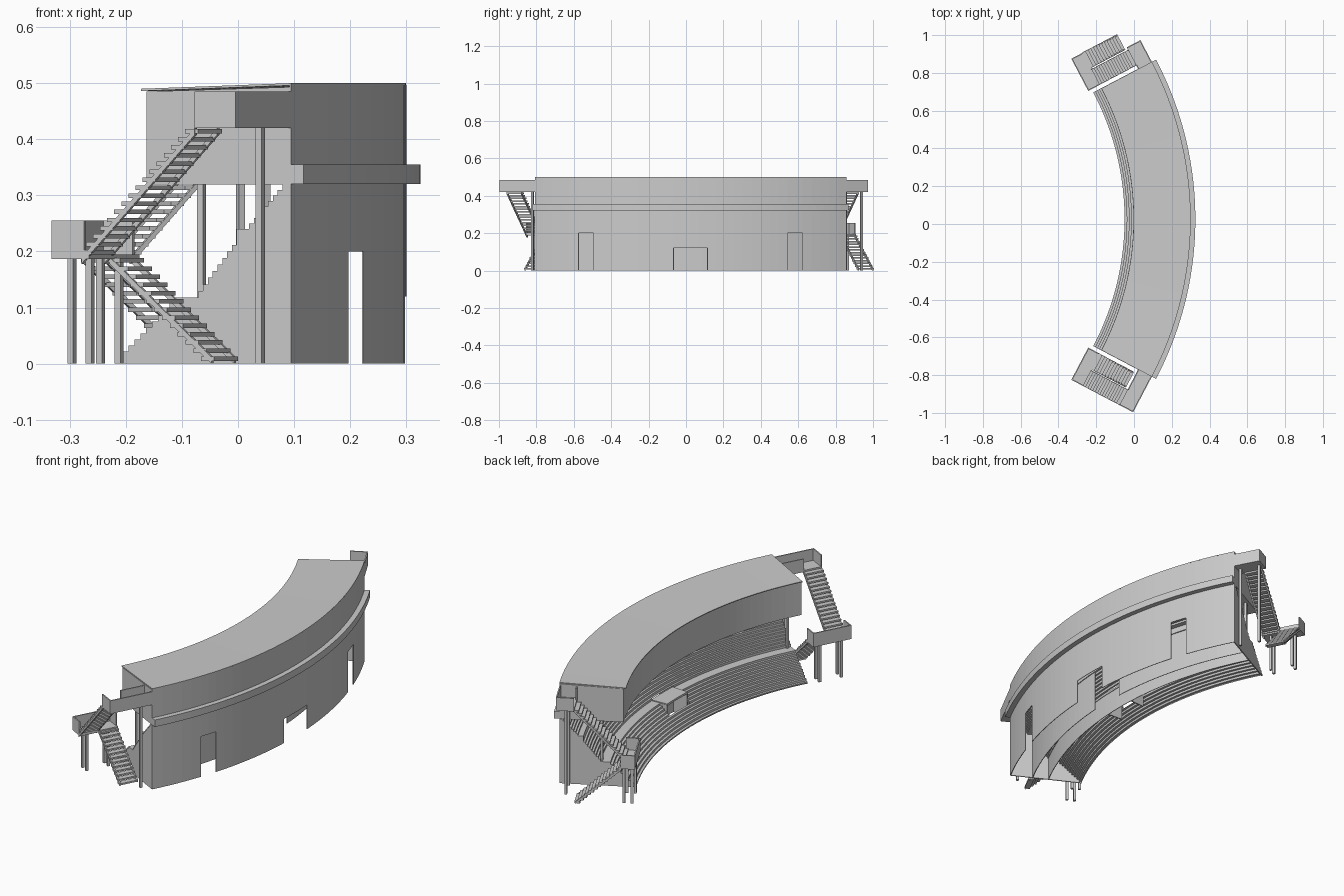
import bpy, bmesh
from math import sin, cos, radians
from mathutils import Vector

if "Cube" in bpy.data.objects:
    bpy.data.objects.remove(bpy.data.objects["Cube"])

CX, CY = -1.493, 0.025      # centre of the curved plan
RO, TH = 1.793, 27.7        # wall radius, half angle


def finish(name, bm):
    bmesh.ops.recalc_face_normals(bm, faces=bm.faces)
    me = bpy.data.meshes.new(name)
    bm.to_mesh(me)
    bm.free()
    ob = bpy.data.objects.new(name, me)
    bpy.context.collection.objects.link(ob)
    return ob


def loft(bm, rings):
    n = len(rings[0])
    vs = [[bm.verts.new(p) for p in ring] for ring in rings]
    for a, b in zip(vs, vs[1:]):
        for i in range(n):
            j = (i + 1) % n
            bm.faces.new((a[i], a[j], b[j], b[i]))
    bm.faces.new(vs[0])
    bm.faces.new(vs[-1][::-1])


def sweep(bm, prof, a0=-TH, a1=TH):
    """Sweep a closed (radius, z) profile along the plan arc."""
    n = max(1, round((a1 - a0) / 1.5))
    rings = []
    for k in range(n + 1):
        a = radians(a0 + (a1 - a0) * k / n)
        rings.append([(CX + r * cos(a), CY + r * sin(a), z) for r, z in prof])
    loft(bm, rings)


def rect(r0, r1, z0, z1):
    return [(r0, z0), (r1, z0), (r1, z1), (r0, z1)]


def prism(bm, s, prof, t0, t1):
    """Extrude an (r, z) profile along the tangent at end s; r is from the wall."""
    a = radians(TH)
    u, t = Vector((cos(a), s * sin(a), 0)), Vector((-sin(a), s * cos(a), 0))
    c = Vector((CX, CY, 0))
    loft(bm, [[c + u * (RO + r) + t * q + Vector((0, 0, z)) for r, z in prof]
              for q in (t0, t1)])


def bank(r0, z0, r1, z1, n):
    """Stepped line, riser first then tread."""
    pts = []
    for i in range(n):
        z = z0 + (z1 - z0) * (i + 1) / n
        pts += [(r0 + (r1 - r0) * i / n, z), (r0 + (r1 - r0) * (i + 1) / n, z)]
    return pts


def shell(pts):
    return pts + [(r + .003, z - .004) for r, z in reversed(pts)]


# Seating: three banks separated by walkways; the lower one opens at the centre
lower = [(1.443, .005)] + bank(1.443, 0, 1.573, .118, 11) + [(1.607, .118)]
middle = bank(1.607, .118, 1.684, .212, 8) + [(1.684, .24), (1.709, .24)]
upper = bank(1.709, .24, 1.786, .32, 8)
line = lower + middle + upper
V = 3.0
bm = bmesh.new()
sweep(bm, shell(line), -TH, -V)
sweep(bm, shell(line), V, TH)
sweep(bm, shell(lower[:13]), -V, V)
sweep(bm, shell(middle + upper), -V, V)
finish("seating_steps", bm)

# Central entrance: roof slab and side walls through the lower bank
bm = bmesh.new()
sweep(bm, rect(1.525, 1.61, .112, .122), -V, V)
for a in (-V, V):
    sweep(bm, rect(1.525, 1.607, 0, .118), a - .1, a + .1)
finish("central_entrance", bm)

# Hidden support walls under the banks
bm = bmesh.new()
sweep(bm, rect(1.604, 1.607, 0, .114))
sweep(bm, rect(1.682, 1.685, 0, .206), -TH, -V)
sweep(bm, rect(1.682, 1.685, 0, .206), V, TH)
finish("seating_support_walls", bm)

# End panels below the seating
bm = bmesh.new()
side = [(r - RO, z) for r, z in [(1.443, 0)] + line[1:]] + [(0, .32), (0, 0)]
for s in (-1, 1):
    prism(bm, s, side, -.004, .001)
finish("seating_end_panels", bm)

# Outer wall, with three doorways left open
bm = bmesh.new()
for a0, a1, z in ((-TH, -19.5, 0), (-19.5, -16.8, .2), (-16.8, -2.9, 0),
                  (-2.9, 2.9, .12), (2.9, 16.8, 0), (16.8, 19.5, .2), (19.5, TH, 0)):
    sweep(bm, rect(RO - .003, RO, z, .497), a0, a1)
finish("outer_wall", bm)

bm = bmesh.new()
sweep(bm, rect(RO - .002, 1.818, .32, .355))
finish("wall_band", bm)

# Upper gallery and sloped roof sheet
bm = bmesh.new()
sweep(bm, [(1.502, .319), (1.79, .319), (1.79, .493), (1.502, .485)])
finish("upper_gallery", bm)
bm = bmesh.new()
sweep(bm, [(1.491, .486), (RO, .496), (RO, .5), (1.491, .49)])
finish("roof", bm)

# Gallery support posts on the lower walkway
bm = bmesh.new()
for s in (-1, 1):
    prism(bm, s, rect(-.196, -.184, .115, .32), -.025, -.013)
finish("gallery_posts", bm)

# Stair towers: (end, walkway length, lower flight t, upper flight t, post positions t)
W = .006
for s, L, lo, up, posts, tag in (
        (-1, .213, (.022, .114), (.12, .212), (.036,), "front"),
        (1, .13, (.122, .214), (.022, .114), (.015, .112), "back")):
    # Top walkway with parapets
    bm = bmesh.new()
    prism(bm, s, rect(-.082, 0, .42, .428), 0, L)
    prism(bm, s, rect(-W, 0, .42, .485), 0, L)
    prism(bm, s, rect(-.082, 0, .42, .485), L - W, L)
    prism(bm, s, rect(-.082, -.082 + W, .42, .485), 0, up[0])
    finish(tag + "_walkway", bm)

    # Half landing with parapets on three sides
    bm = bmesh.new()
    prism(bm, s, rect(-.37, -.295, .187, .195), .02, .213)
    prism(bm, s, rect(-.37, -.37 + W, .187, .255), .02, .213)
    for t in (.02, .213 - W):
        prism(bm, s, rect(-.37, -.305, .187, .255), t, t + W)
    finish(tag + "_landing", bm)

    # Flights: slab treads carried by a sloping stringer at each side
    for label, (t0, t1), r0, z0, r1, z1, n in (
            ("lower", lo, -.10, 0, -.305, .19, 13),
            ("upper", up, -.31, .19, -.082, .42, 16)):
        bm = bmesh.new()
        for i in range(n):
            r = r0 + (r1 - r0) * (i + .5) / n
            z = z0 + (z1 - z0) * (i + .6) / n
            prism(bm, s, rect(r - .013, r + .013, z - .004, z + .004), t0, t1)
        d = .012
        zb = z0 if label == "lower" else z0 - d
        for t in (t0, t1 - W):
            prism(bm, s, [(r0, zb), (r1, z1 - d), (r1, z1), (r0, zb + d)],
                  t - .001, t + W + .001)
        finish(f"{tag}_{label}_flight", bm)

    # Support posts
    bm = bmesh.new()
    h = .006
    for r in (-.352, -.315):
        for t in (.06, .17):
            prism(bm, s, rect(r - h, r + h, 0, .19), t - h, t + h)
    for t in posts:
        prism(bm, s, rect(-.043 - h, -.043 + h, 0, .422), t - h, t + h)
    finish(tag + "_stair_posts", bm)
